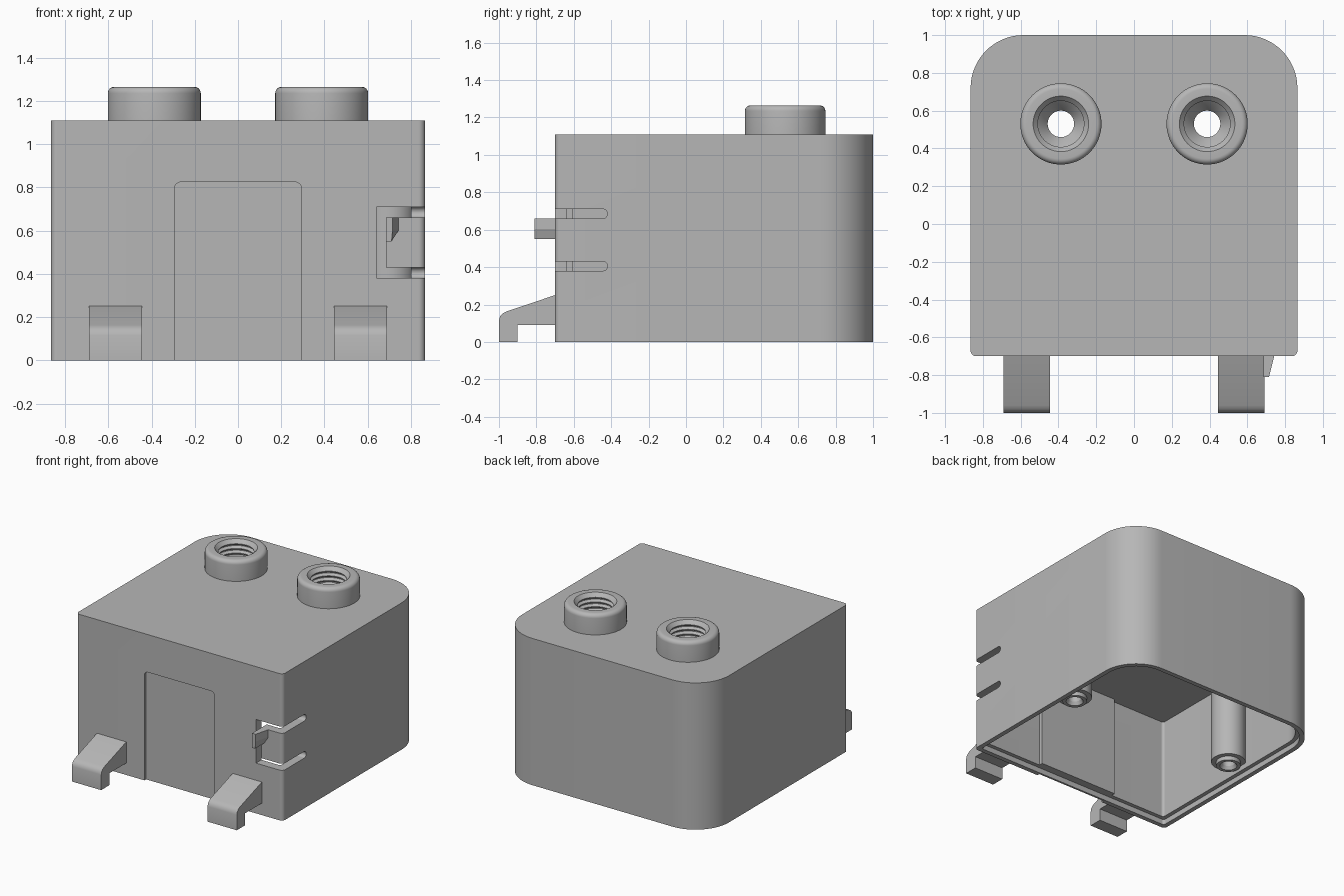
import bpy
import bmesh
from math import sin, cos, pi, radians

cube = bpy.data.objects.get("Cube")
if cube:
    bpy.data.objects.remove(cube, do_unlink=True)

GREY = (0.47, 0.47, 0.47, 1)
mat = bpy.data.materials.new("light grey plastic")
mat.use_nodes = True
mat.diffuse_color = GREY
mat.node_tree.nodes["Principled BSDF"].inputs["Base Color"].default_value = GREY


def finish(name, bm):
    bmesh.ops.recalc_face_normals(bm, faces=bm.faces)
    mesh = bpy.data.meshes.new(name)
    bm.to_mesh(mesh)
    bm.free()
    mesh.materials.append(mat)
    ob = bpy.data.objects.new(name, mesh)
    bpy.context.collection.objects.link(ob)
    return ob


def select(ob):
    bpy.ops.object.select_all(action='DESELECT')
    ob.select_set(True)
    bpy.context.view_layer.objects.active = ob


def smooth(ob):
    select(ob)
    bpy.ops.object.shade_smooth_by_angle(angle=radians(30))
    return ob


def prism(name, pts, lo, hi, axis):
    """Extrude a closed 2D outline between lo and hi along an axis."""
    place = {'X': lambda a, b, h: (h, a, b),
             'Y': lambda a, b, h: (a, h, b),
             'Z': lambda a, b, h: (a, b, h)}[axis]
    bm = bmesh.new()
    ends = [[bm.verts.new(place(a, b, h)) for a, b in pts] for h in (lo, hi)]
    bm.faces.new(ends[0])
    bm.faces.new(ends[1])
    n = len(pts)
    for i in range(n):
        j = (i + 1) % n
        bm.faces.new((ends[0][i], ends[0][j], ends[1][j], ends[1][i]))
    return finish(name, bm)


def rounded(x0, x1, y0, y1, r_low, r_high, steps=16):
    """Rectangle outline with separate radii for the low and high corners."""
    pts = []
    for sx, sy, start in ((1, 1, 0), (-1, 1, 1), (-1, -1, 2), (1, -1, 3)):
        r = r_high if sy > 0 else r_low
        cx = x1 - r if sx > 0 else x0 + r
        cy = y1 - r if sy > 0 else y0 + r
        if r == 0:
            pts.append((cx, cy))
            continue
        for k in range(steps + 1):
            a = (start + k / steps) * pi / 2
            pts.append((cx + r * cos(a), cy + r * sin(a)))
    return pts


def lathe(name, profile, x, y, seg=64):
    """Spin a closed radius/height profile into a ring."""
    bm = bmesh.new()
    rings = [[bm.verts.new((x + r * cos(2 * pi * i / seg), y + r * sin(2 * pi * i / seg), z))
              for r, z in profile] for i in range(seg)]
    n = len(profile)
    for i in range(seg):
        a, b = rings[i], rings[(i + 1) % seg]
        for k in range(n):
            m = (k + 1) % n
            bm.faces.new((a[k], b[k], b[m], a[m]))
    return finish(name, bm)


def cut(target, cutter):
    cutter.hide_render = True
    mod = target.modifiers.new("cut", 'BOOLEAN')
    mod.operation = 'DIFFERENCE'
    mod.solver = 'EXACT'
    mod.object = cutter
    select(target)
    bpy.ops.object.modifier_apply(modifier=mod.name)
    bpy.data.objects.remove(cutter, do_unlink=True)


W, FRONT, BACK, TOP, CEIL, T = 0.865, -0.70, 1.0, 1.11, 0.80, 0.065
SOCKET_X, SOCKET_Y = 0.387, 0.53

# Housing shell, open underneath with a stepped rim
body = prism("housing", rounded(-W, W, FRONT, BACK, 0.03, 0.28), 0, TOP, 'Z')
cut(body, prism("cavity", rounded(-W + T, W - T, FRONT + T, BACK - T, 0.02, 0.215), -0.1, CEIL, 'Z'))
s = 0.035
cut(body, prism("rim_step", rounded(-W + s, W - s, FRONT + s, BACK - s, 0.02, 0.245), -0.1, 0.04, 'Z'))

# Shallow recessed panel on the front
cut(body, prism("panel_recess", rounded(-0.293, 0.293, -0.1, 0.825, 0, 0.03, 8),
                FRONT - 0.1, FRONT + 0.02, 'Y'))

# Slots that free the snap tongue at the front left corner
for z in (0.38, 0.66):
    # Rounded inner end, so the outline is drawn as z by y
    outline = [(b, a) for a, b in rounded(z, z + 0.05, -0.8, -0.42, 0, 0.0249, 8)]
    cut(body, prism("side_slot", outline, 0.64, 1.0, 'X'))
cut(body, prism("front_slot", rounded(0.64, 0.685, 0.38, 0.71, 0, 0), -0.8, -0.6, 'Y'))

# Round openings for the threaded sockets
for sx in (-1, 1):
    ring = [(0.2 * cos(2 * pi * i / 64) + sx * SOCKET_X,
             0.2 * sin(2 * pi * i / 64) + SOCKET_Y) for i in range(64)]
    cut(body, prism("socket_opening", ring, 0.7, 1.3, 'Z'))
smooth(body)

# Thicker wall behind the recessed panel
prism("panel_backing", rounded(-0.33, 0.33, FRONT + T - 0.005, -0.605, 0, 0), 0.04, CEIL, 'Z')

# Threaded sockets: rounded collar, ridged bore, conical bottom
collar = [(0.07, CEIL), (0.2, CEIL), (0.2, 1.105), (0.215, 1.105)]
for k in range(7):
    a = k / 6 * pi / 2
    collar.append((0.185 + 0.03 * cos(a), 1.235 + 0.03 * sin(a)))
collar += [(0.147, 1.265), (0.14, 1.257)]
ridges, pitch = 9, 0.035
for k in range(ridges):
    z = 1.25 - k * pitch
    collar += [(0.122, z - 0.012), (0.122, z - 0.017), (0.14, z - 0.029), (0.14, z - 0.034)]
collar += [(0.12, 0.92), (0.07, 0.85)]

# Screw pillars with a bored, stepped tip
pillar = [(0.045, 0.25), (0.045, 0.075), (0.06, 0.05), (0.085, 0.05), (0.085, 0.08),
          (0.12, 0.08), (0.12, 0.82), (0.005, 0.82), (0.005, 0.25)]

# Hook feet
foot = [(-0.68, 0.257), (-0.96, 0.163), (-0.98, 0.152), (-0.994, 0.137), (-1.0, 0.115),
        (-1.0, 0), (-0.9, 0), (-0.9, 0.09), (-0.68, 0.09)]

for sx, side in ((-1, "right"), (1, "left")):
    smooth(lathe(side + "_socket", collar, sx * SOCKET_X, SOCKET_Y))
    smooth(lathe(side + "_screw_pillar", pillar, sx * 0.70, 0.19, 40))
    smooth(prism(side + "_hook_foot", foot, *sorted((sx * 0.445, sx * 0.69)), 'X'))

# Snap nub on the tongue, bevelled at its outer front corner
nub = prism("snap_nub", [(0.685, 0.55), (0.71, 0.55), (0.742, 0.605), (0.742, 0.66), (0.685, 0.66)],
            -0.81, -0.69, 'Y')
for v in nub.data.vertices:
    if v.co.y < -0.8 and v.co.x > 0.72:
        v.co.x = 0.715
        v.co.y = -0.81
cut_pts = [(0.71, -0.83), (0.78, -0.83), (0.78, -0.745)]
nub.data.vertices.foreach_get  # keep the bevel flat along the full height
for v in nub.data.vertices:
    if v.co.y > -0.7 and v.co.x > 0.72:
        v.co.x = 0.745
